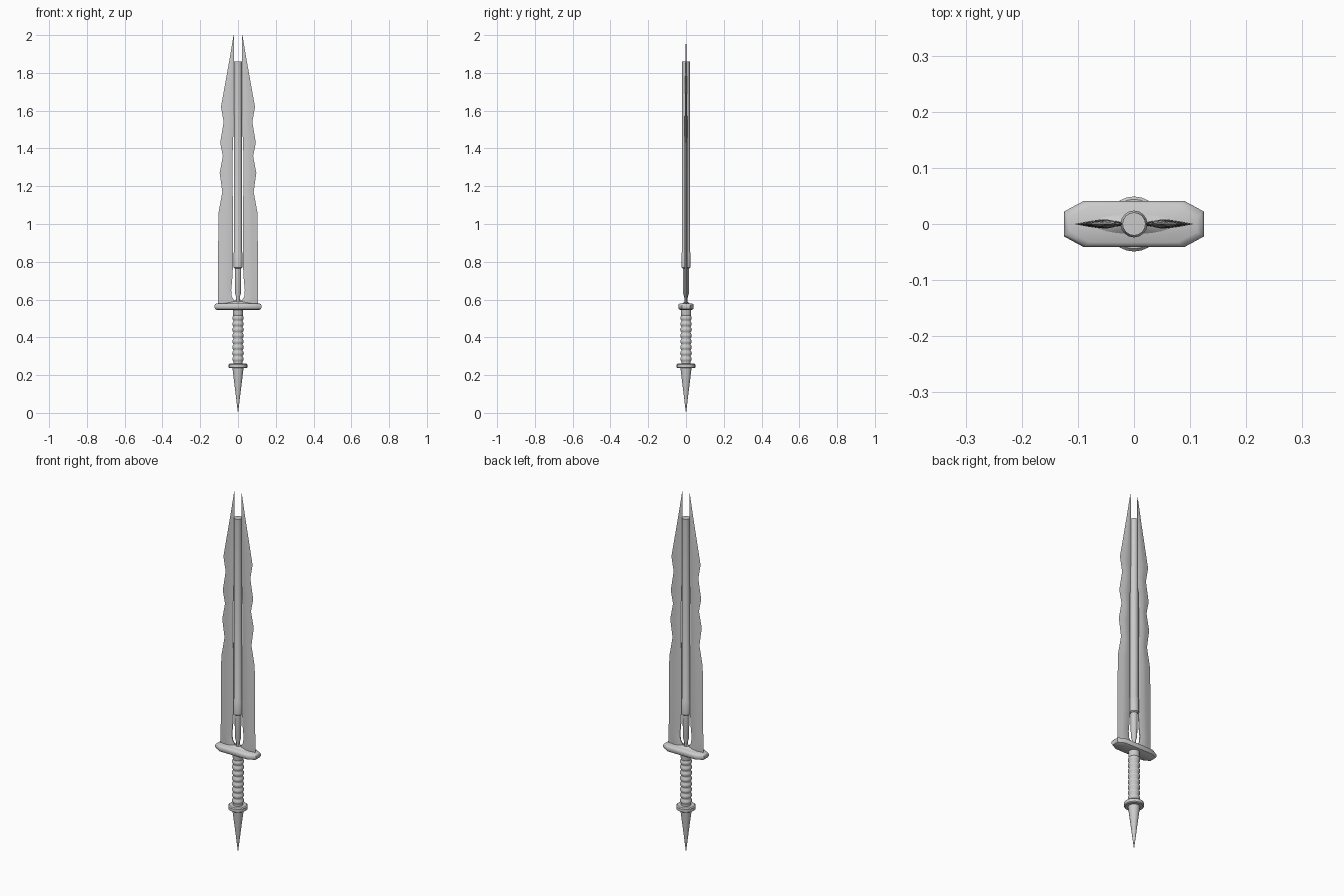
import bpy, bmesh, math

if "Cube" in bpy.data.objects:
    bpy.data.objects.remove(bpy.data.objects["Cube"])


def finish(name, bm, angle=None):
    bmesh.ops.recalc_face_normals(bm, faces=bm.faces)
    me = bpy.data.meshes.new(name)
    bm.to_mesh(me)
    bm.free()
    ob = bpy.data.objects.new(name, me)
    bpy.context.collection.objects.link(ob)
    if angle:
        bpy.ops.object.select_all(action='DESELECT')
        ob.select_set(True)
        bpy.context.view_layer.objects.active = ob
        bpy.ops.object.shade_smooth_by_angle(angle=math.radians(angle))
    return ob


def lathe(name, profile, sides=24, angle=35):
    # profile: (radius, z) pairs from bottom to top, closed at both ends
    bm = bmesh.new()
    rings = []
    for r, z in profile:
        rings.append([bm.verts.new((r * math.cos(2 * math.pi * i / sides),
                                    r * math.sin(2 * math.pi * i / sides), z))
                      for i in range(sides)])
    for a, b in zip(rings, rings[1:]):
        for i in range(sides):
            j = (i + 1) % sides
            bm.faces.new((a[i], a[j], b[j], b[i]))
    bm.faces.new(rings[0][::-1])
    bm.faces.new(rings[-1])
    return finish(name, bm, angle)


def blade(name, side):
    # rows: (z, inner x, outer x, half thickness)
    rows = [(0.57, 0.012, 0.107, 0.007), (0.595, 0.02, 0.107, 0.008),
            (0.615, 0.033, 0.107, 0.008), (0.65, 0.036, 0.107, 0.008),
            (0.70, 0.031, 0.106, 0.008), (0.77, 0.027, 0.106, 0.008),
            (1.06, 0.027, 0.103, 0.008), (1.17, 0.028, 0.083, 0.008),
            (1.27, 0.029, 0.097, 0.008), (1.36, 0.029, 0.080, 0.008),
            (1.43, 0.026, 0.094, 0.007), (1.54, 0.023, 0.076, 0.007),
            (1.62, 0.022, 0.090, 0.006), (1.86, 0.021, 0.047, 0.003),
            (2.0, 0.021, 0.0235, 0.0005)]
    bm = bmesh.new()
    loops = []
    for z, a, b, t in rows:
        w = b - a
        section = [(a, 0.3 * t), (a + 0.35 * w, t), (a + 0.62 * w, 0.65 * t), (b, 0),
                   (a + 0.62 * w, -0.65 * t), (a + 0.35 * w, -t), (a, -0.3 * t)]
        loops.append([bm.verts.new((side * x, y, z)) for x, y in section])
    n = len(loops[0])
    for p, q in zip(loops, loops[1:]):
        for i in range(n):
            j = (i + 1) % n
            bm.faces.new((p[i], p[j], q[j], q[i]))
    bm.faces.new(loops[0])
    bm.faces.new(loops[-1])
    return finish(name, bm, 25)


# twin wavy blades
blade("blade_right", 1)
blade("blade_left", -1)

# central rod with neck and lower sleeve
lathe("core_rod", [(0.018, 0.765), (0.024, 0.77), (0.024, 0.845), (0.0215, 0.85),
                   (0.0205, 1.86)], 16)
lathe("core_neck", [(0.009, 0.57), (0.009, 0.61), (0.016, 0.635), (0.017, 0.77)], 12)

# raised boss where the blades meet the guard
boss = lathe("guard_boss", [(0.09, 0.575), (0.06, 0.583), (0.02, 0.59), (0.009, 0.605)], 24)
boss.scale.y = 0.25

# crossguard: chamfered slab with rounded rim
outline = [(0.125, 0.022), (0.09, 0.041), (-0.09, 0.041), (-0.125, 0.022),
           (-0.125, -0.022), (-0.09, -0.041), (0.09, -0.041), (0.125, -0.022)]
bm = bmesh.new()
levels = []
for inset, z in [(0.012, 0.546), (0.004, 0.55), (0, 0.558), (0, 0.569), (0.004, 0.576), (0.012, 0.58)]:
    levels.append([bm.verts.new((x - math.copysign(inset, x), y - math.copysign(inset * 0.7, y), z))
                   for x, y in outline])
for p, q in zip(levels, levels[1:]):
    for i in range(8):
        j = (i + 1) % 8
        bm.faces.new((p[i], p[j], q[j], q[i]))
bm.faces.new(levels[0])
bm.faces.new(levels[-1])
finish("crossguard", bm, 35)

# ridged grip
grip = [(0.025, 0.25), (0.025, 0.268)]
for k in range(8):
    z = 0.272 + k * 0.031
    grip += [(0.025, z), (0.029, z + 0.006), (0.0305, z + 0.013),
             (0.029, z + 0.020), (0.025, z + 0.026)]
grip += [(0.027, 0.525), (0.028, 0.55)]
lathe("grip", grip, 24, 40)

# collar and spike pommel
lathe("pommel_collar", [(0.044, 0.237), (0.049, 0.241), (0.049, 0.257), (0.044, 0.262)], 24)
lathe("pommel_spike", [(0.0005, 0.0), (0.015, 0.12), (0.028, 0.225), (0.029, 0.24)], 24)
